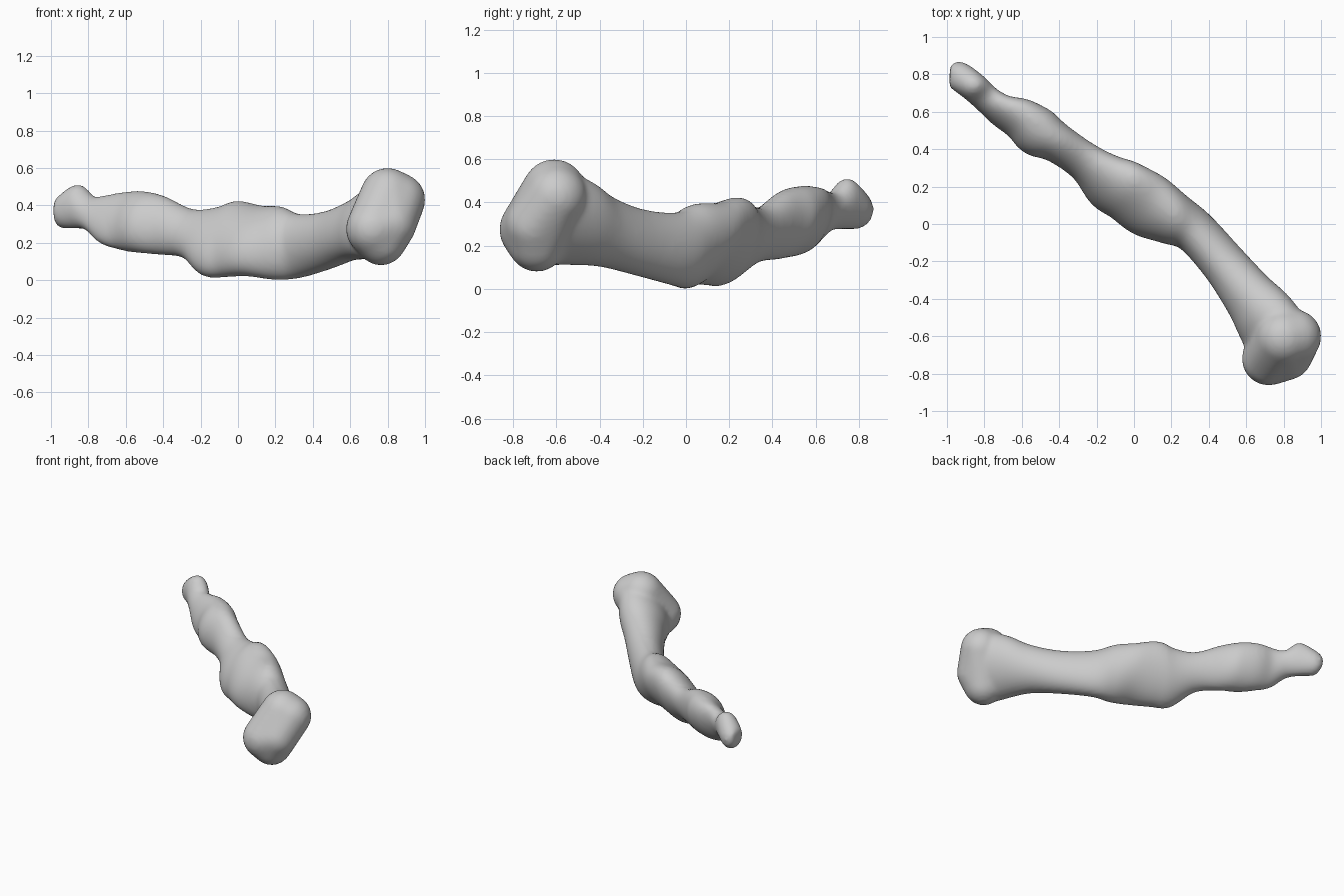
import bpy, bmesh, math
from mathutils import Vector, Matrix

cube = bpy.data.objects.get("Cube")
if cube:
    bpy.data.objects.remove(cube, do_unlink=True)

# Bone sections, tip to base: x, y, bottom z, top z, half width, lean
SECTIONS = [
    (-.985, .81, .33, .42, .04, 0), (-.95, .80, .28, .455, .076, 0),
    (-.86, .735, .275, .515, .078, .01), (-.79, .67, .265, .45, .074, .02),
    (-.705, .605, .19, .46, .08, .04), (-.605, .56, .16, .475, .108, .04),
    (-.51, .49, .145, .475, .13, .03), (-.405, .43, .135, .45, .105, .02),
    (-.26, .33, .115, .38, .103, .03), (-.135, .225, .02, .395, .135, .07),
    (-.04, .175, .015, .425, .145, .075), (.085, .095, .02, .40, .158, .07),
    (.215, .025, 0, .395, .14, .03), (.325, -.04, .01, .355, .12, 0),
    (.475, -.205, .055, .37, .122, 0), (.605, -.37, .10, .43, .14, .02),
    (.69, -.48, .11, .50, .16, .05), (.765, -.60, .11, .55, .165, .08),
]
# Rounded corners of the wide base: x, y, z, radius
CORNERS = [
    (.80, -.61, .455, .147), (.86, -.60, .43, .143), (.72, -.72, .275, .145),
    (.765, -.69, .215, .137), (.82, -.70, .30, .135),
]
STEPS, SIDES = 5, 32


def catmull(p, t):
    """Smooth blend between the middle two of four sections."""
    a, b, c, d = p
    return [.5 * (2 * j + (k - i) * t + (2 * i - 5 * j + 4 * k - l) * t * t
                  + (3 * j - i - 3 * k + l) * t ** 3)
            for i, j, k, l in zip(a, b, c, d)]


def smooth_sections(sections):
    pts = [sections[0]] + sections + [sections[-1]]
    out = [catmull(pts[i:i + 4], s / STEPS)
           for i in range(len(sections) - 1) for s in range(STEPS)]
    return out + [list(sections[-1])]


def loft(bm, sections):
    rings = []
    for i, (x, y, low, high, half, lean) in enumerate(sections):
        before = sections[max(i - 2, 0)]
        after = sections[min(i + 2, len(sections) - 1)]
        along = Vector((after[0] - before[0], after[1] - before[1], 0)).normalized()
        across = Vector((-along.y, along.x, 0))
        ring = []
        for k in range(SIDES):
            a = math.tau * k / SIDES
            side = half * math.cos(a) + lean * math.sin(a)
            height = (low + high) / 2 + (high - low) / 2 * math.sin(a)
            ring.append(bm.verts.new(Vector((x, y, height)) + across * side))
        rings.append(ring)
    for r, q in zip(rings, rings[1:]):
        for k in range(SIDES):
            n = (k + 1) % SIDES
            bm.faces.new((r[k], r[n], q[n], q[k]))
    bm.faces.new(rings[0])
    bm.faces.new(rings[-1])


def rounded_hull(bm, corners):
    """One convex rounded block wrapped around a set of balls."""
    balls = bmesh.new()
    for x, y, z, radius in corners:
        bmesh.ops.create_icosphere(balls, subdivisions=3, radius=radius,
                                   matrix=Matrix.Translation((x, y, z)))
    verts = [bm.verts.new(v.co) for v in balls.verts]
    balls.free()
    hull = bmesh.ops.convex_hull(bm, input=verts)
    inside = [g for g in hull["geom_interior"] if isinstance(g, bmesh.types.BMVert)]
    bmesh.ops.delete(bm, geom=inside, context='VERTS')


bm = bmesh.new()
loft(bm, smooth_sections(SECTIONS))
rounded_hull(bm, CORNERS)
bmesh.ops.recalc_face_normals(bm, faces=bm.faces)

mesh = bpy.data.meshes.new("finger_bones")
bm.to_mesh(mesh)
bm.free()
bone = bpy.data.objects.new("finger_bones", mesh)
bpy.context.collection.objects.link(bone)

# Fuse the shaft and base into one soft surface
remesh = bone.modifiers.new("fuse", 'REMESH')
remesh.mode = 'VOXEL'
remesh.voxel_size = .014
remesh.use_smooth_shade = True
soften = bone.modifiers.new("soften", 'SMOOTH')
soften.factor = .5
soften.iterations = 14

grey = bpy.data.materials.new("bone_grey")
grey.use_nodes = True
grey.diffuse_color = (.6, .6, .6, 1)
grey.node_tree.nodes["Principled BSDF"].inputs["Base Color"].default_value = (.6, .6, .6, 1)
mesh.materials.append(grey)
for face in mesh.polygons:
    face.use_smooth = True
